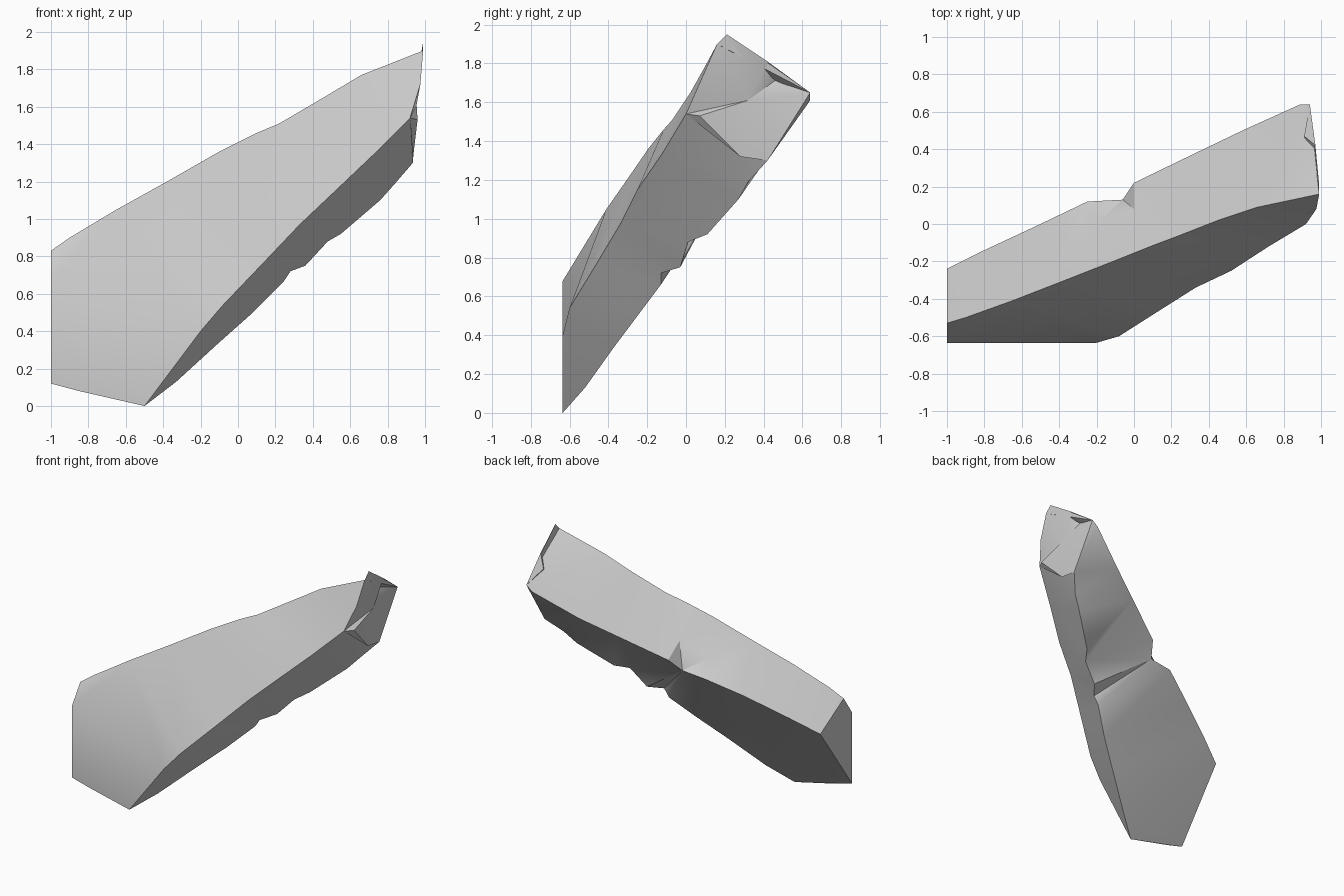
import bpy, bmesh, math
from mathutils import Vector

if "Cube" in bpy.data.objects:
    bpy.data.objects.remove(bpy.data.objects["Cube"])

bm = bmesh.new()
cache = {}

def vert(p):
    if p not in cache:
        cache[p] = bm.verts.new(p)
    return cache[p]

def face(*pts):
    if len(set(pts)) == len(pts):  # skip collapsed triangles where ridges meet
        bm.faces.new([vert(p) for p in pts])

def skin(p, q):
    """Triangulate the strip between two ridge lines, taking the shorter diagonal."""
    i = j = 0
    d = lambda a, b: (Vector(a) - Vector(b)).length
    while i < len(p) - 1 or j < len(q) - 1:
        if j == len(q) - 1 or (i < len(p) - 1 and d(p[i + 1], q[j]) <= d(p[i], q[j + 1])):
            face(p[i], q[j], p[i + 1])
            i += 1
        else:
            face(p[i], q[j], q[j + 1])
            j += 1

# Ridge between front face and top face
top_front = [(-1, -.53, .83), (-.9, -.5, .9), (-.65, -.41, 1.05), (-.38, -.305, 1.2),
             (-.1, -.195, 1.36), (.1, -.115, 1.46), (.22, -.07, 1.51),
             (.45, .02, 1.645), (.66, .09, 1.77), (.99, .16, 1.9)]
# Ridge between front face and right face
front_right = [(-.5, -.635, 0), (-.2, -.635, .4), (-.08, -.6, .54), (.14, -.46, .77),
               (.33, -.34, .97), (.52, -.25, 1.15), (.72, -.12, 1.34),
               (.92, 0, 1.54), (.975, .08, 1.72)]
# Ridge between right face and underside, with chips
under_right = [(-.5, -.635, 0), (-.33, -.52, .13), (-.1, -.37, .34), (.08, -.25, .5),
               (.24, -.13, .66), (.28, -.13, .72), (.36, -.03, .75), (.48, .01, .88),
               (.55, .11, .92), (.76, .27, 1.1), (.84, .32, 1.19), (.935, .42, 1.3)]
# Ridge between top face and underside, with a step
back = [(-1, -.24, .66), (-.8, -.14, .77), (-.5, 0, .92), (-.25, .12, 1.03),
        (-.06, .13, 1.05), (0, .22, 1.15), (.33, .38, 1.31), (.58, .5, 1.43),
        (.89, .64, 1.61), (.94, .64, 1.65)]
chip = [(-.2, 0, 1.14), (0, .08, 1.25)]

# Blunt lower-left foot
left_high, left_low, foot = (-1, -.635, .68), (-1, -.635, .12), (-.85, -.635, .08)
face(left_high, left_low, foot, front_right[0], front_right[1])
face(top_front[0], left_high, left_low, back[0])

# Long faces
broken_rim = [(.99, .21, 1.95), (.97, .42, 1.81), (.91, .47, 1.72)]
skin(top_front, [left_high] + front_right[1:])
skin(top_front + broken_rim, back[:4] + chip + back[5:])
for a, b in zip([back[3]] + chip, chip + [back[5]]):
    face(a, b, back[4])
skin(front_right[:8], under_right)
skin(under_right[:8], [foot, left_low] + back[:6])
skin(under_right[7:], back[5:])

# Broken upper end, dished around a notch
lower_rim = [(.935, .28, 1.32), (.96, .07, 1.53)]
face(front_right[7], lower_rim[1], lower_rim[0])
face(front_right[7], lower_rim[0], under_right[-1])
rim = front_right[7:] + [top_front[-1]] + broken_rim + [back[-1], under_right[-1]] + lower_rim
notch = (.955, .32, 1.61)
for a, b in zip(rim, rim[1:] + rim[:1]):
    face(notch, a, b)

bmesh.ops.recalc_face_normals(bm, faces=bm.faces)
mesh = bpy.data.meshes.new("rock_shard")
bm.to_mesh(mesh)
bm.free()
shard = bpy.data.objects.new("rock_shard", mesh)
bpy.context.collection.objects.link(shard)
bpy.context.view_layer.objects.active = shard
shard.select_set(True)
bpy.ops.object.shade_smooth_by_angle(angle=math.radians(32))
